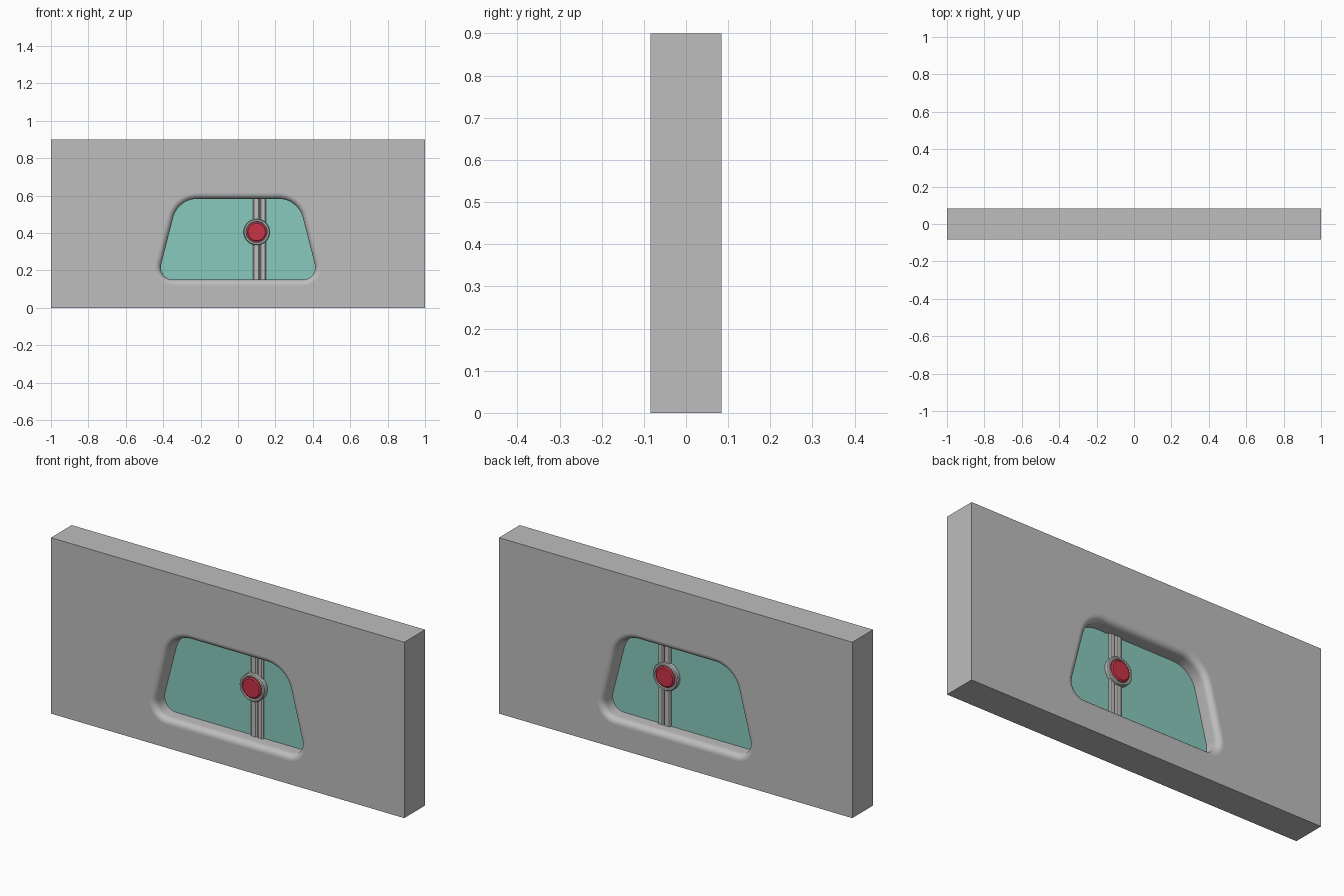
import bpy, bmesh, math
from mathutils import Matrix

if "Cube" in bpy.data.objects:
    bpy.data.objects.remove(bpy.data.objects["Cube"])


def mat(name, rgb):
    m = bpy.data.materials.new(name)
    m.diffuse_color = (*rgb, 1)
    m.use_nodes = True
    m.node_tree.nodes["Principled BSDF"].inputs["Base Color"].default_value = m.diffuse_color
    return m


GREY = mat("grey panel", (0.51, 0.51, 0.51))
TEAL = mat("teal glass", (0.25, 0.585, 0.515))
RED = mat("red button", (0.59, 0.034, 0.063))

HALF_W, HALF_D, HEIGHT = 1.0, 0.084, 0.9


def finish(bm, name, material, smooth_angle=None):
    bmesh.ops.recalc_face_normals(bm, faces=bm.faces)
    me = bpy.data.meshes.new(name)
    bm.to_mesh(me)
    bm.free()
    me.materials.append(material)
    ob = bpy.data.objects.new(name, me)
    bpy.context.collection.objects.link(ob)
    if smooth_angle:
        bpy.ops.object.select_all(action='DESELECT')
        ob.select_set(True)
        bpy.context.view_layer.objects.active = ob
        bpy.ops.object.shade_smooth_by_angle(angle=math.radians(smooth_angle))
    return ob


def window_outline(offset=0.0, seg=10):
    """Rounded trapezoid (x, z), grown outward by offset."""
    lo, hi, a, slope = 0.15, 0.583, 0.432, 0.256
    th = math.atan(slope)
    right = []
    for zc, r, a0, a1 in ((lo + 0.066, 0.066, -math.pi / 2, th),
                          (hi - 0.135, 0.135, th, math.pi / 2)):
        xc = a - slope * (zc - lo) - r / math.cos(th)
        for i in range(seg + 1):
            t = a0 + (a1 - a0) * i / seg
            right.append((xc + (r + offset) * math.cos(t), zc + (r + offset) * math.sin(t)))
    return right + [(-x, z) for x, z in reversed(right)]


def ring(bm, pts, y):
    return [bm.verts.new((x, y, z)) for x, z in pts]


def bridge(bm, a, b, smooth=False):
    for i in range(len(a)):
        j = (i + 1) % len(a)
        bm.faces.new((a[i], a[j], b[j], b[i])).smooth = smooth


# wall panel with a rounded-over opening on both sides
bm = bmesh.new()
R, N = 0.03, 8
arc = [(R * (1 - math.sin(t)), -HALF_D + R * (1 - math.cos(t)))
       for t in (math.pi / 2 * i / N for i in range(N + 1))]
profile = arc + [(o, -y) for o, y in reversed(arc)]
rings = [ring(bm, window_outline(o), y) for o, y in profile]
rect = [(-HALF_W, 0), (HALF_W, 0), (HALF_W, HEIGHT), (-HALF_W, HEIGHT)]
outer = [ring(bm, rect, y) for y in (-HALF_D, HALF_D)]
for a, b in zip(rings, rings[1:]):
    bridge(bm, a, b, True)
bridge(bm, *outer)
bm.edges.ensure_lookup_table()
for hole, edge, ny in ((rings[0], outer[0], -1), (rings[-1], outer[1], 1)):
    es = [bm.edges.get((l[i], l[(i + 1) % len(l)])) for l in (hole, edge) for i in range(len(l))]
    bmesh.ops.triangle_fill(bm, edges=es, use_beauty=True, normal=(0, ny, 0))
finish(bm, "wall_panel", GREY)

# glass pane, edges sunk into the wall
bm = bmesh.new()
front, back = (ring(bm, window_outline(0.008), y) for y in (-0.004, 0.004))
bridge(bm, front, back)
bm.faces.new(front)
bm.faces.new(back)
finish(bm, "glass_pane", TEAL)

# pair of upright bars
for name, x0, x1 in (("left_bar", 0.08, 0.116), ("right_bar", 0.118, 0.15)):
    bm = bmesh.new()
    bmesh.ops.create_cube(bm, size=1, matrix=Matrix.Translation(((x0 + x1) / 2, 0, 0.367))
                          @ Matrix.Diagonal((x1 - x0, 0.03, 0.45, 1)))
    es = [e for e in bm.edges if abs(e.verts[0].co.z - e.verts[1].co.z) > 0.1]
    bmesh.ops.bevel(bm, geom=es, offset=0.006, segments=1, affect='EDGES')
    finish(bm, name, GREY)


def lathe(name, profile, material, side, n=48):
    """Turned part on the latch axis; profile is (radius, distance from the glass)."""
    bm = bmesh.new()
    rs = [ring(bm, [(0.10 + r * math.cos(2 * math.pi * i / n),
                     0.405 + r * math.sin(2 * math.pi * i / n)) for i in range(n)], side * d)
          for r, d in profile]
    for a, b in zip(rs, rs[1:]):
        bridge(bm, a, b)
    bm.faces.new(rs[-1])
    bm.faces.new(rs[0])
    finish(bm, name, material, 30)


# latch housing and red button on each side
for label, side, d in (("front", -1, 0.034), ("back", 1, 0.028)):
    lathe(label + "_latch_ring", [(0.07, 0), (0.07, d - 0.005), (0.066, d), (0.058, d),
                                  (0.055, d - 0.006)], GREY, side)
    lathe(label + "_button", [(0.053, 0.01), (0.053, d - 0.002), (0.046, d + 0.003)], RED, side)
